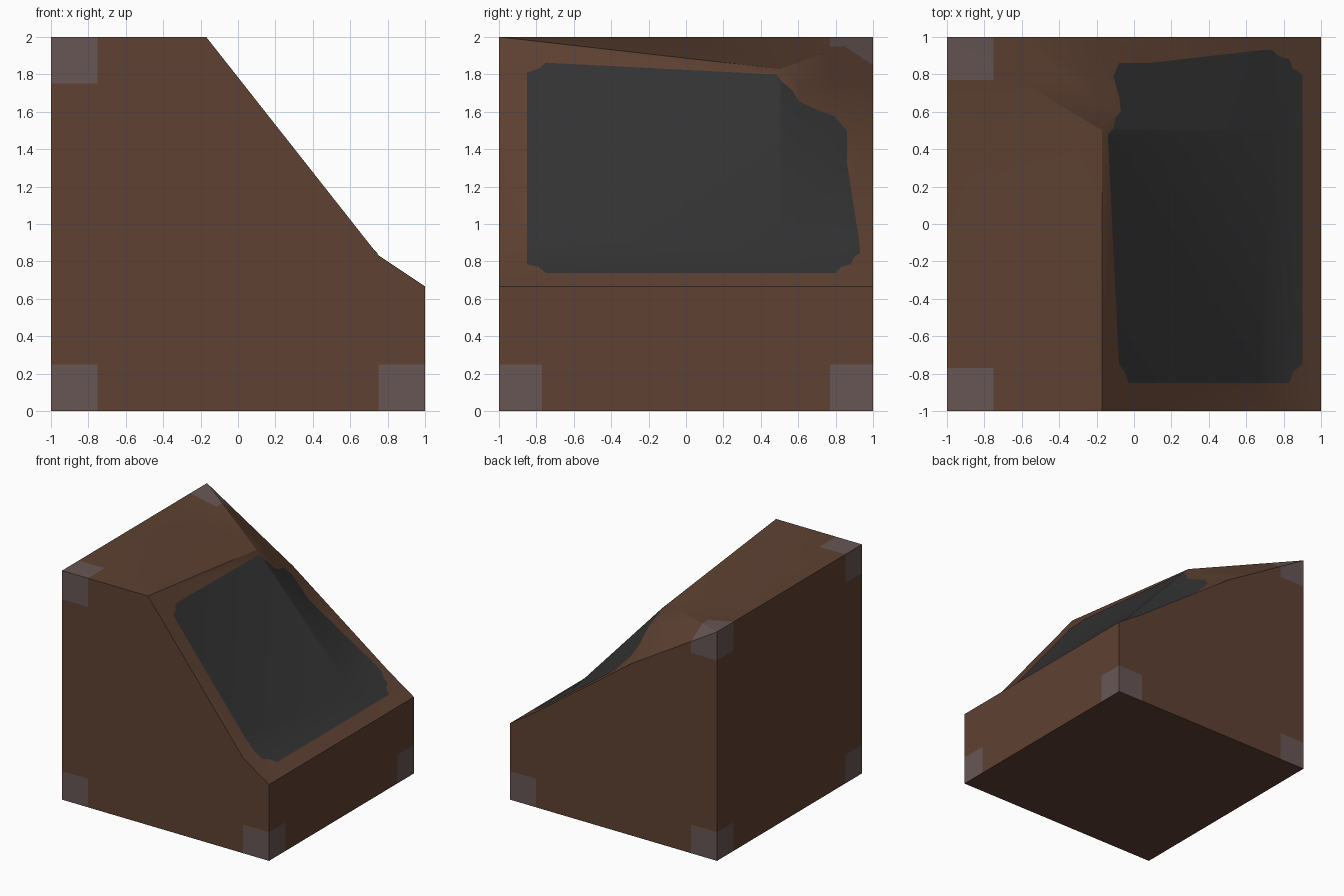
import bpy, bmesh
from mathutils import Vector

if "Cube" in bpy.data.objects:
    bpy.data.objects.remove(bpy.data.objects["Cube"])


def material(name, colour):
    m = bpy.data.materials.new(name)
    m.diffuse_color = (*colour, 1)
    m.use_nodes = True
    m.node_tree.nodes["Principled BSDF"].inputs["Base Color"].default_value = m.diffuse_color
    return m


BROWN = material("brown", (0.112, 0.053, 0.032))
MAUVE = material("mauve grey", (0.135, 0.094, 0.090))
CHARCOAL = material("charcoal", (0.034, 0.034, 0.034))

# Height grid of the sloping top
XS = [-1, -0.17, 0.75, 1]
YS = [-1, 0.5, 1]
ZS = [[2, 2, 0.833, 0.667], [2, 1.83, 0.833, 0.667], [2, 1.5, 0.833, 0.667]]


def triangles():
    """Grid cells split along the diagonal from (+x, -y) to (-x, +y)."""
    for j in range(2):
        for i in range(3):
            p = [Vector((XS[a], YS[b], ZS[b][a]))
                 for a, b in ((i, j), (i + 1, j), (i + 1, j + 1), (i, j + 1))]
            yield p[0], p[1], p[3]
            yield p[1], p[2], p[3]


def height(x, y):
    for a, b, c in triangles():
        n = (b - a).cross(c - a)
        pts = (a, b, c)
        if all((pts[k - 2].x - pts[k].x) * (y - pts[k].y)
               - (pts[k - 2].y - pts[k].y) * (x - pts[k].x) >= -1e-5 for k in range(3)):
            return a.z - (n.x * (x - a.x) + n.y * (y - a.y)) / n.z
    return 0


def cut(bm, co, no):
    bmesh.ops.bisect_plane(bm, geom=bm.verts[:] + bm.edges[:] + bm.faces[:],
                           dist=1e-5, plane_co=co, plane_no=no)


def finish(bm, name, mats):
    me = bpy.data.meshes.new(name)
    bm.to_mesh(me)
    bm.free()
    ob = bpy.data.objects.new(name, me)
    bpy.context.collection.objects.link(ob)
    for m in mats:
        me.materials.append(m)
    bpy.ops.object.select_all(action='DESELECT')
    ob.select_set(True)
    bpy.context.view_layer.objects.active = ob
    bpy.ops.object.shade_smooth_by_angle(angle=0.5)
    return ob


# Wedge body: sloping top, walls dropped to the ground, flat base
bm = bmesh.new()
for tri in triangles():
    bm.faces.new([bm.verts.new(p) for p in tri])
bmesh.ops.remove_doubles(bm, verts=bm.verts[:], dist=1e-4)
rim = [e for e in bm.edges if e.is_boundary]
walls = bmesh.ops.extrude_edge_only(bm, edges=rim)["geom"]
for v in walls:
    if isinstance(v, bmesh.types.BMVert):
        v.co.z = 0
base = [e for e in bm.edges if e.is_boundary]
bmesh.ops.edgeloop_fill(bm, edges=base)
bmesh.ops.recalc_face_normals(bm, faces=bm.faces[:])

# Corner guards cut into the body surface
for s in (-1, 1):
    cut(bm, (0.75 * s, 0, 0), (1, 0, 0))
    cut(bm, (0, 0.77 * s, 0), (0, 1, 0))
    cut(bm, (0, 0, 1 + 0.75 * s), (0, 0, 1))
for f in bm.faces:
    c = f.calc_center_median()
    f.material_index = int(abs(c.x) > 0.75 and abs(c.y) > 0.77
                           and abs(c.z - 1) > 0.75 and f.normal.z > -0.5)
finish(bm, "wedge_body", [BROWN, MAUVE])

# Dark panel with nibbled corners, draped over the slope
OUTLINE = [(-0.03, -0.85), (0.83, -0.85), (0.85, -0.79), (0.9, -0.75), (0.9, 0.8),
           (0.85, 0.83), (0.83, 0.88), (0.77, 0.9), (0.74, 0.93), (0.69, 0.93),
           (0.07, 0.86), (-0.08, 0.86), (-0.11, 0.79), (-0.08, 0.68), (-0.07, 0.6),
           (-0.10, 0.57), (-0.11, 0.51), (-0.14, 0.48), (-0.08, -0.75), (-0.05, -0.79)]
bm = bmesh.new()
bm.faces.new([bm.verts.new((x, y, 0)) for x, y in OUTLINE])
cut(bm, (0.75, 0, 0), (1, 0, 0))
cut(bm, (0, 0.5, 0), (0, 1, 0))
for (x0, y0), (x1, y1) in (((0.75, -1), (-0.17, 0.5)), ((0.75, 0.5), (-0.17, 1)),
                           ((1, -1), (0.75, 0.5)), ((1, 0.5), (0.75, 1))):
    cut(bm, (x0, y0, 0), (y1 - y0, x0 - x1, 0))
bmesh.ops.triangulate(bm, faces=bm.faces[:])
for v in bm.verts:
    v.co.z = height(v.co.x, v.co.y) + 0.005
finish(bm, "slope_panel", [CHARCOAL])
